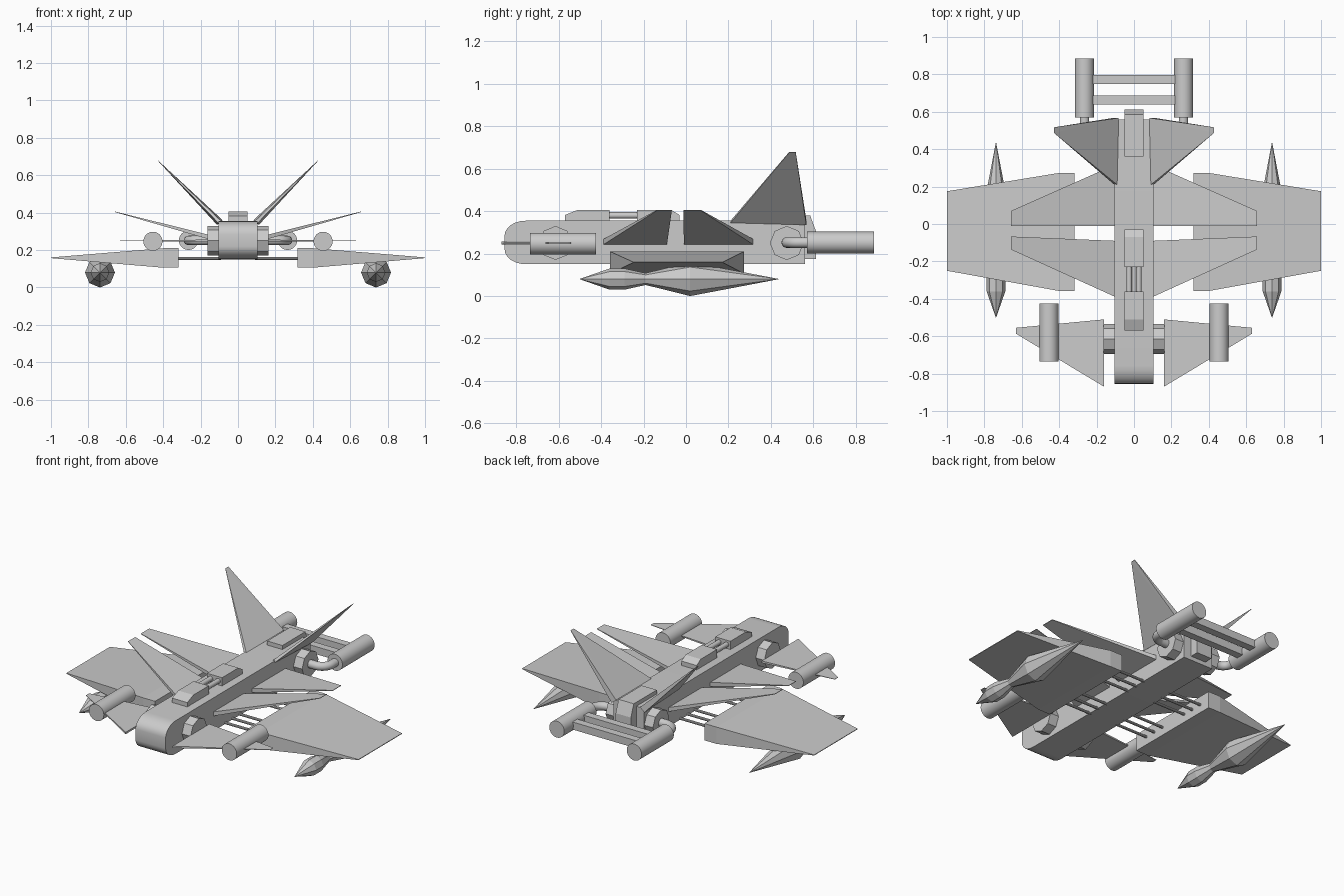
import bpy, bmesh
from math import radians, sin, cos, pi
from mathutils import Matrix, Vector

cube = bpy.data.objects.get("Cube")
if cube:
    bpy.data.objects.remove(cube, do_unlink=True)

GREY = (0.6, 0.6, 0.6, 1.0)
hull_grey = bpy.data.materials.new("hull_grey")
hull_grey.use_nodes = True
hull_grey.diffuse_color = GREY
bsdf = next(n for n in hull_grey.node_tree.nodes if n.type == 'BSDF_PRINCIPLED')
bsdf.inputs["Base Color"].default_value = GREY


def finish(name, bm, mirror=False, smooth=False):
    bmesh.ops.recalc_face_normals(bm, faces=bm.faces[:])
    mesh = bpy.data.meshes.new(name)
    bm.to_mesh(mesh)
    bm.free()
    mesh.materials.append(hull_grey)
    if smooth:
        for p in mesh.polygons:
            p.use_smooth = True
        mesh.set_sharp_from_angle(angle=radians(35))
    obj = bpy.data.objects.new(name, mesh)
    bpy.context.collection.objects.link(obj)
    if mirror:
        obj.modifiers.new("mirror", 'MIRROR').use_mirror_merge = False
    return obj


def side_prism(name, profile, half_width, smooth=False):
    """Extrude a (y, z) profile across the centre line."""
    bm = bmesh.new()
    face = bm.faces.new([bm.verts.new((-half_width, y, z)) for y, z in profile])
    new = bmesh.ops.extrude_face_region(bm, geom=[face])["geom"]
    bmesh.ops.translate(bm, vec=(2 * half_width, 0, 0),
                        verts=[v for v in new if isinstance(v, bmesh.types.BMVert)])
    return finish(name, bm, smooth=smooth)


def blade(name, root, tip):
    """Mirrored tapered solid wrapped round its root and tip points."""
    bm = bmesh.new()
    for co in root + tip:
        bm.verts.new(co)
    bmesh.ops.convex_hull(bm, input=bm.verts[:])
    bmesh.ops.dissolve_limit(bm, angle_limit=0.01, verts=bm.verts[:], edges=bm.edges[:])
    return finish(name, bm, mirror=True)


def rod(name, a, b, radius, sides=24, mirror=True, smooth=True, turn=0.0):
    a, b = Vector(a), Vector(b)
    bm = bmesh.new()
    spin = (b - a).to_track_quat('Z', 'Y').to_matrix().to_4x4()
    bmesh.ops.create_cone(bm, cap_ends=True, segments=sides, radius1=radius, radius2=radius,
                          depth=(b - a).length,
                          matrix=Matrix.Translation((a + b) / 2) @ spin @ Matrix.Rotation(turn, 4, 'Z'))
    return finish(name, bm, mirror, smooth)


# Fuselage with a rounded nose
nose = []
for k in range(7):
    t = pi / 2 * k / 6
    nose.append((-0.755 - 0.1 * sin(t), 0.285 + 0.07 * cos(t)))
belly = [(y, 0.505 - z) for y, z in reversed(nose)]
side_prism("fuselage", [(0.56, 0.355)] + nose + belly + [(0.56, 0.15)], 0.103, smooth=True)

# Blocks along the spine
side_prism("cockpit", [(-0.57, 0.34), (-0.57, 0.382), (-0.51, 0.406), (-0.36, 0.406), (-0.36, 0.34)], 0.052)
side_prism("spine_block", [(-0.23, 0.34), (-0.23, 0.406), (-0.07, 0.406), (-0.03, 0.382), (-0.03, 0.34)], 0.052)
side_prism("tail_block", [(0.36, 0.34), (0.36, 0.38), (0.585, 0.38), (0.613, 0.305),
                          (0.613, 0.175), (0.5, 0.175), (0.5, 0.34)], 0.052)
rod("spine_tubes", (0.026, -0.38, 0.38), (0.026, -0.21, 0.38), 0.015, 16)

# Octagonal hubs on the fuselage sides
for name, y in (("front_hub", -0.615), ("rear_hub", 0.475)):
    rod(name, (0.09, y, 0.25), (0.162, y, 0.25), 0.08, 8, smooth=False)

# Front fins and their pods
blade("front_fin",
      [(0.16, y, z) for y in (-0.87, -0.51) for z in (0.244, 0.256)],
      [(0.63, y, z) for y in (-0.587, -0.555) for z in (0.249, 0.251)])
rod("front_pod", (0.455, -0.735, 0.247), (0.455, -0.425, 0.247), 0.051, 32)

# Raised narrow wings, one pair ahead of the other
for name, r0, r1, t0, t1 in (("upper_front_wing", -0.39, -0.09, -0.137, -0.067),
                             ("upper_rear_wing", -0.01, 0.318, -0.012, 0.07)):
    blade(name,
          [(0.1, y, z) for y in (r0, r1) for z in (0.242, 0.268)],
          [(0.657, y, z) for y in (t0, t1) for z in (0.403, 0.406)])

# Large lower wings on struts
blade("main_wing",
      [(x, y, z) for x in (0.317, 0.4) for y in (-0.358, 0.273) for z in (0.106, 0.21)],
      [(1.0, y, z) for y in (-0.25, 0.175) for z in (0.157, 0.161)])
for y in (-0.27, -0.2, -0.13, 0.06, 0.13, 0.2):
    rod("wing_strut", (0.09, y, 0.156), (0.33, y, 0.156), 0.008, 10)

# Faceted stores hanging under the wings
bm = bmesh.new()
rings = []
for y, r in ((-0.5, 0.001), (-0.36, 0.05), (-0.29, 0.05), (-0.19, 0.028), (0.02, 0.08), (0.435, 0.001)):
    rings.append([bm.verts.new((0.738 + r * sin(k * pi / 4), y, 0.08 + r * cos(k * pi / 4)))
                  for k in range(8)])
for a, b in zip(rings, rings[1:]):
    for k in range(8):
        j = (k + 1) % 8
        bm.faces.new((a[k], a[j], b[j], b[k]))
bm.faces.new(rings[0])
bm.faces.new(rings[-1])
finish("wing_store", bm, mirror=True)

# Canted tail fins
blade("tail_fin",
      [(0.09, 0.21, 0.355), (0.105, 0.21, 0.345), (0.082, 0.567, 0.36), (0.112, 0.567, 0.335)],
      [(0.428, y, z) for y in (0.487, 0.517) for z in (0.677, 0.68)])

# Rear engines, cross bars and bent pipes
rod("engine", (0.265, 0.57, 0.252), (0.265, 0.885, 0.252), 0.051, 32)
for y in (0.663, 0.772):
    rod("cross_bar", (-0.25, y, 0.252), (0.25, y, 0.252), 0.033, 4,
        mirror=False, smooth=False, turn=pi / 4)

bm = bmesh.new()
path = [((0.14, 0.475), 0)]
path += [((0.2 + 0.065 * sin(t), 0.54 - 0.065 * cos(t)), t) for t in (pi / 2 * k / 8 for k in range(9))]
path.append(((0.265, 0.6), pi / 2))
loops = []
for (x, y), t in path:
    side = Vector((sin(t), -cos(t), 0))
    loops.append([bm.verts.new(Vector((x, y, 0.252)) + 0.025 * (side * cos(a) + Vector((0, 0, sin(a)))))
                  for a in (2 * pi * k / 16 for k in range(16))])
for a, b in zip(loops, loops[1:]):
    for k in range(16):
        j = (k + 1) % 16
        bm.faces.new((a[k], a[j], b[j], b[k]))
finish("engine_pipe", bm, mirror=True, smooth=True)
